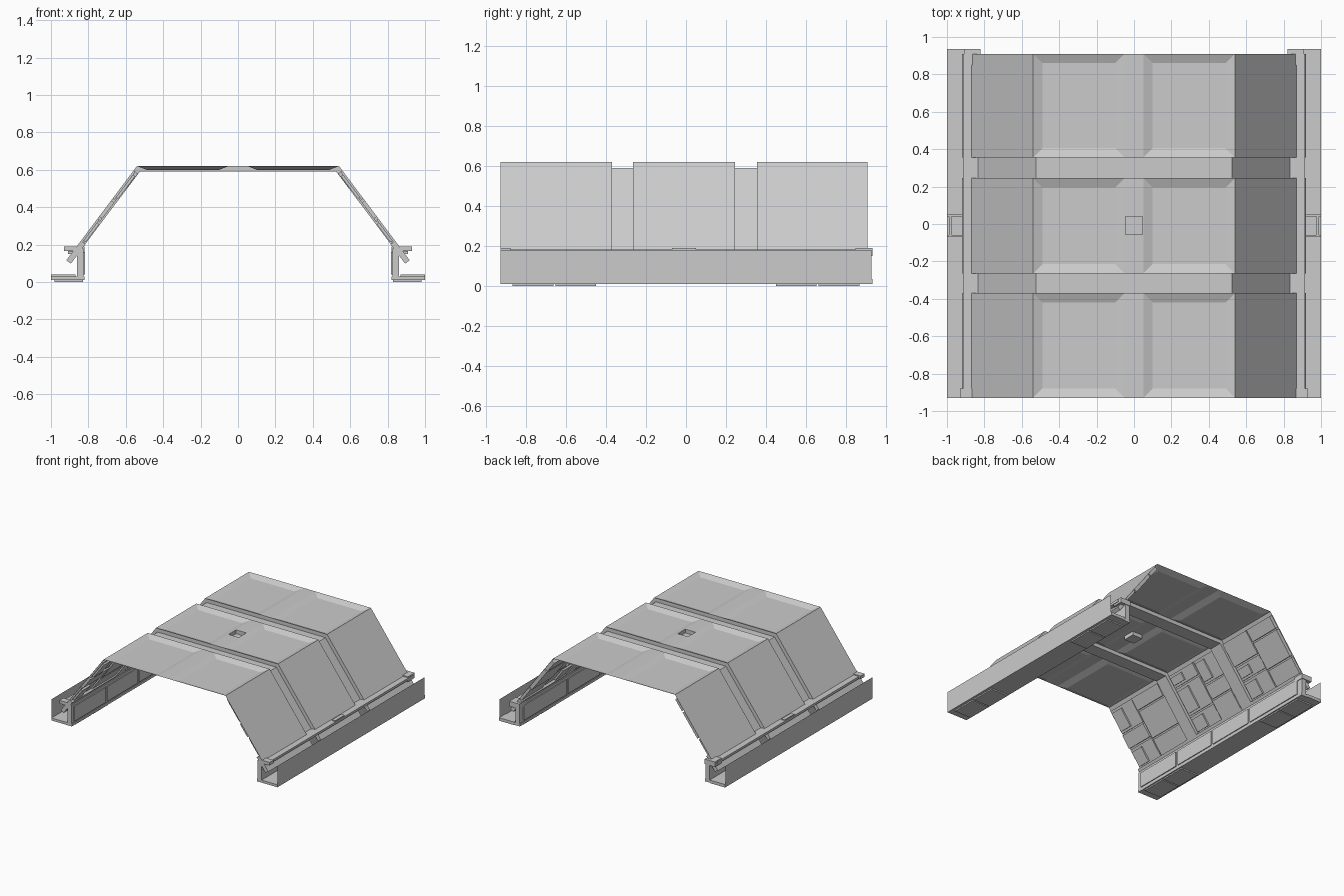
import bpy
import random
from mathutils import Vector

random.seed(4)
cube = bpy.data.objects.get("Cube")
if cube:
    bpy.data.objects.remove(cube, do_unlink=True)

grey = bpy.data.materials.new("light_grey")
grey.use_nodes = True
COLOR = (0.6, 0.6, 0.6, 1)
grey.diffuse_color = COLOR
grey.node_tree.nodes["Principled BSDF"].inputs["Base Color"].default_value = COLOR


class Part:
    """Collects faces for the +x half; finish() mirrors it to the other side."""

    def __init__(self, name):
        self.name, self.verts, self.faces = name, [], []

    def face(self, *pts):
        n = len(self.verts)
        self.verts += [tuple(p) for p in pts]
        self.faces.append(tuple(range(n, n + len(pts))))

    def prism(self, profile, y0, y1):
        """Extrude an (x, z) outline along y, with end caps."""
        a = [(x, y0, z) for x, z in profile]
        b = [(x, y1, z) for x, z in profile]
        for i in range(len(a)):
            j = (i + 1) % len(a)
            self.face(a[i], b[i], b[j], a[j])
        self.face(*a)
        self.face(*reversed(b))

    def box(self, x0, x1, y0, y1, z0, z1):
        self.prism([(x0, z0), (x1, z0), (x1, z1), (x0, z1)], y0, y1)

    def strip(self, profile, y0, y1):
        """Thin sheet following an (x, z) path."""
        for (xa, za), (xb, zb) in zip(profile, profile[1:]):
            self.face((xa, y0, za), (xb, y0, zb), (xb, y1, zb), (xa, y1, za))

    def finish(self):
        mesh = bpy.data.meshes.new(self.name)
        mesh.from_pydata(self.verts, [], self.faces)
        mesh.materials.append(grey)
        ob = bpy.data.objects.new(self.name, mesh)
        bpy.context.collection.objects.link(ob)
        ob.modifiers.new("mirror", "MIRROR").use_clip = True


# Main dimensions
TOP, RECESS, LOW = 0.62, 0.60, 0.59
EAVE, FOOT = Vector((0.54, TOP)), Vector((0.92, 0.113))
DOWN = (FOOT - EAVE).normalized()
INWARD = Vector((DOWN.y, -DOWN.x))
PANELS = [(-0.93, -0.37), (-0.265, 0.245), (0.355, 0.91)]
RIB_PATH = [(0, LOW), (0.525, LOW), (0.845, 0.165)]
PANEL_PATH = [(0, TOP), (0.54, TOP), (0.87, 0.18)]


def slope_plate(part, u0, u1, y0, y1, depth):
    """Plate fixed to the inner face of the sloped side."""
    a, b = EAVE + DOWN * u0, EAVE + DOWN * u1
    c, d = b + INWARD * depth, a + INWARD * depth
    part.prism([tuple(p) for p in (a, b, c, d)], y0, y1)


# Roof panels with sunken centres, sloped sides and inner tiles
roof, sides, tiles = Part("roof_panels"), Part("sloped_sides"), Part("inner_tiles")
for k, (y0, y1) in enumerate(PANELS):
    def ring(inset, z):
        return [(x, y, z) for x, y in ((0.05 + inset, y0 + inset), (0.54 - inset, y0 + inset),
                                       (0.54 - inset, y1 - inset), (0.05 + inset, y1 - inset))]
    outer, inner = ring(0, TOP), ring(0.05, RECESS)
    for i in range(4):
        j = (i + 1) % 4
        roof.face(outer[i], outer[j], inner[j], inner[i])
    roof.face(*inner)
    sides.strip([tuple(EAVE), tuple(FOOT)], y0, y1)
    # Two staggered columns of tiles
    mid = y0 + (y1 - y0) * (0.45, 0.55, 0.5)[k]
    for c, (a, b) in enumerate(((y0, mid), (mid, y1))):
        u = 0.03
        for step in ((0.2, 0.12, 0.17), (0.11, 0.23, 0.15))[(c + k) % 2]:
            depth = random.choice((0.012, 0.02, 0.028))
            slope_plate(tiles, u, u + step - 0.012, a + 0.008, b - 0.008, depth)
            if depth < 0.02:
                slope_plate(tiles, u + 0.02, u + step - 0.03, a + 0.02, (a + b) / 2, 0.025)
            u += step
for part in (roof, sides, tiles):
    part.finish()

# Centre spine, with a square socket in the middle
spine = Part("centre_spine")
HX, H0, H1 = 0.045, -0.055, 0.04
for y0, y1 in (PANELS[0], PANELS[2], (PANELS[1][0], H0), (H1, PANELS[1][1])):
    spine.strip([(0, TOP), (0.05, TOP)], y0, y1)
spine.strip([(0, LOW), (HX, LOW), (HX, TOP), (0.05, TOP)], H0, H1)
for y in (H0, H1):
    spine.face((0, y, LOW), (HX, y, LOW), (HX, y, TOP), (0, y, TOP))
spine.finish()

# Sunken cross ribs, joined to the panels by upright edges
ribs = Part("cross_ribs")
for (_, ya), (yb, _) in zip(PANELS, PANELS[1:]):
    ribs.strip(RIB_PATH, ya, yb)
    for y in (ya, yb):
        for i in range(2):
            quad = PANEL_PATH[i:i + 2] + RIB_PATH[i:i + 2][::-1]
            ribs.face(*[(x, y, z) for x, z in quad])
ribs.finish()

# Lower flap below the side ledge
flap = Part("lower_flap")
for y0, y1 in PANELS:
    slope_plate(flap, 0.5, 0.63, y0, y1, 0.03)
flap.finish()

# Base rail: floor, inner wall and thin outer wall
rail = Part("base_rail")
rail.box(0.82, 1.0, -0.93, 0.93, 0.01, 0.03)
rail.box(0.825, 0.86, -0.93, 0.93, 0.03, 0.18)
rail.strip([(1.0, 0.03), (1.0, 0.18)], -0.93, 0.93)
rail.finish()

# Ledge along the top of the inner wall
ledge = Part("side_ledge")
ledge.box(0.85, 0.915, -0.93, 0.91, 0.165, 0.183)
ledge.finish()

# Inner wall plates
wall_plates = Part("inner_wall_plates")
for y0, y1 in ((-0.9, -0.5), (-0.48, -0.1), (-0.08, 0.32), (0.34, 0.88)):
    wall_plates.box(0.818, 0.83, y0, y1, 0.04, 0.16)
wall_plates.finish()

# Feet under the rail
feet = Part("feet")
for s in (-1, 1):
    for a, b in ((0.45, 0.655), (0.665, 0.87)):
        y0, y1 = sorted((s * a, s * b))
        feet.box(0.83, 0.98, y0, y1, 0, 0.012)
feet.finish()

# Corner and middle brackets
brackets = Part("brackets")
brackets.box(0.82, 0.91, 0.85, 0.935, 0.15, 0.19)
brackets.box(0.87, 1.0, 0.85, 0.935, 0.01, 0.034)
brackets.box(0.865, 0.93, -0.93, -0.88, 0.165, 0.19)
brackets.box(0.88, 0.91, -0.07, 0.05, 0.16, 0.19)
for y in (-0.07, 0.04):
    brackets.box(0.87, 1.0, y, y + 0.012, 0.03, 0.04)
brackets.box(0.975, 0.99, -0.07, 0.05, 0.03, 0.04)
brackets.finish()
